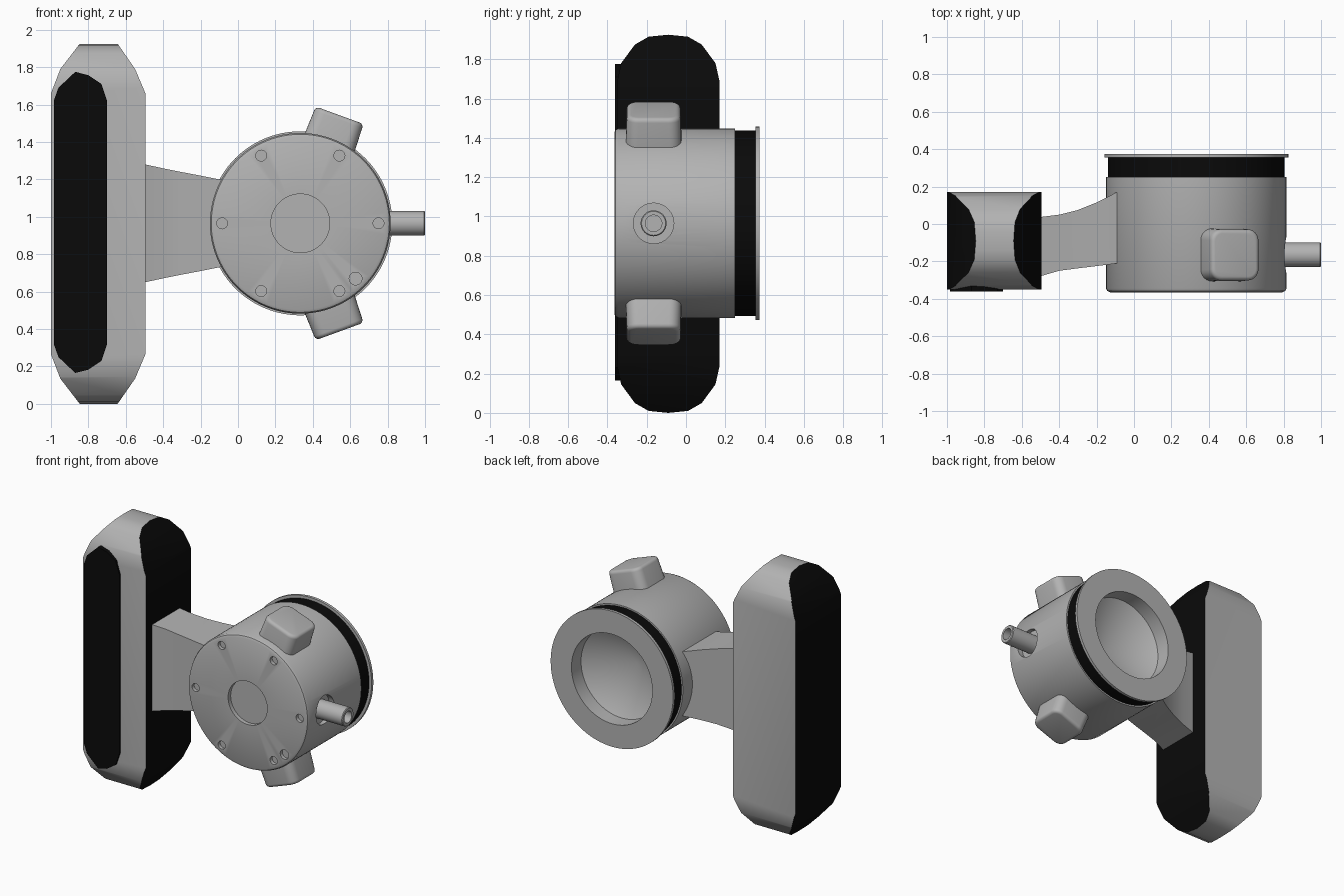
import bpy, bmesh, math
from mathutils import Matrix, Vector

cube = bpy.data.objects.get("Cube")
if cube:
    bpy.data.objects.remove(cube, do_unlink=True)

CX, CZ = 0.333, 0.965        # housing axis
PORT_Y = -0.165              # line of the side fittings


def material(name, value):
    m = bpy.data.materials.new(name)
    m.use_nodes = True
    color = (value, value, value, 1)
    m.diffuse_color = color
    m.node_tree.nodes["Principled BSDF"].inputs["Base Color"].default_value = color
    return m


GREY = material("grey metal", 0.45)
BLACK = material("black rubber", 0.003)


def make(name, bm, mats=(GREY,), angle=30):
    bmesh.ops.recalc_face_normals(bm, faces=bm.faces)
    me = bpy.data.meshes.new(name)
    bm.to_mesh(me)
    bm.free()
    ob = bpy.data.objects.new(name, me)
    bpy.context.collection.objects.link(ob)
    for m in mats:
        me.materials.append(m)
    smooth(ob, angle)
    return ob


def smooth(ob, angle=30):
    bpy.ops.object.select_all(action="DESELECT")
    ob.select_set(True)
    bpy.context.view_layer.objects.active = ob
    bpy.ops.object.shade_smooth_by_angle(angle=math.radians(angle))


def boolean(ob, cutter, operation):
    mod = ob.modifiers.new("cut", "BOOLEAN")
    mod.operation, mod.solver, mod.object = operation, "EXACT", cutter
    bpy.ops.object.select_all(action="DESELECT")
    bpy.context.view_layer.objects.active = ob
    ob.select_set(True)
    bpy.ops.object.modifier_apply(modifier=mod.name)
    bpy.data.objects.remove(cutter, do_unlink=True)


def prism(name, outline, offset, mats=(GREY,)):
    """Extrude a 3D outline along offset."""
    bm = bmesh.new()
    face = bm.faces.new([bm.verts.new(p) for p in outline])
    out = bmesh.ops.extrude_face_region(bm, geom=[face])["geom"]
    verts = [v for v in out if isinstance(v, bmesh.types.BMVert)]
    bmesh.ops.translate(bm, verts=verts, vec=offset)
    return make(name, bm, mats)


def lathe(name, profile, matrix, steps=72, mats=(GREY,)):
    """Turn a closed (radius, height) profile around z, then place it."""
    bm = bmesh.new()
    verts = [bm.verts.new((r, 0, h)) for r, h in profile]
    edges = [bm.edges.new((a, b)) for a, b in zip(verts, verts[1:])]
    bmesh.ops.spin(bm, geom=verts + edges, axis=(0, 0, 1), cent=(0, 0, 0),
                   angle=math.tau, steps=steps)
    bmesh.ops.remove_doubles(bm, verts=bm.verts, dist=1e-4)
    bmesh.ops.transform(bm, matrix=matrix, verts=bm.verts)
    return make(name, bm, mats)


def mirrored(points, mid):
    """Add the lower half of an outline given its upper half."""
    return points + [(a, 2 * mid - z) for a, z in reversed(points)]


# Upright pad: two rounded outlines intersected, side faces black
MID = 0.9625
wide = mirrored([(-1, 1.66), (-0.95, 1.79), (-0.85, 1.92), (-0.8, 1.98),
                 (-0.68, 1.98), (-0.64, 1.92), (-0.55, 1.79), (-0.495, 1.66)], MID)
deep = mirrored([(-0.35, 1.69), (-0.33, 1.78), (-0.26, 1.875), (-0.19, 1.915), (-0.09, 1.925),
                 (0.01, 1.915), (0.08, 1.875), (0.15, 1.78), (0.17, 1.69)], MID)
pad = prism("upright_pad", [(x, -0.5, z) for x, z in wide], (0, 1, 0), (GREY, BLACK))
boolean(pad, prism("pad_outline", [(-1.2, y, z) for y, z in deep], (1, 0, 0)), "INTERSECT")
for f in pad.data.polygons:
    f.material_index = int(abs(f.normal.x) > 0.05)
smooth(pad)

# Black grip on the front of the pad
grip = mirrored([(-0.985, 1.62), (-0.96, 1.69), (-0.87, 1.775), (-0.8, 1.757),
                 (-0.73, 1.71), (-0.7, 1.62)], 0.97)
prism("front_grip", [(x, -0.362, z) for x, z in grip], (0, 0.05, 0), (BLACK,))

# Flared arm lofted between pad and housing
bm = bmesh.new()
rings = []
for x, front, back, half in [(-0.52, -0.285, 0.035, 0.32), (-0.4, -0.25, 0.05, 0.294),
                             (-0.3, -0.237, 0.075, 0.274), (-0.2, -0.225, 0.115, 0.255),
                             (-0.1, -0.212, 0.166, 0.235), (-0.06, -0.207, 0.185, 0.227)]:
    rings.append([bm.verts.new((x, y, CZ + s * half)) for y, s in
                  [(front, -1), (back, -1), (back, 1), (front, 1)]])
for a, b in zip(rings, rings[1:]):
    for i in range(4):
        j = (i + 1) % 4
        bm.faces.new((a[i], a[j], b[j], b[i]))
bm.faces.new(rings[0])
bm.faces.new(rings[-1])
make("arm", bm)

# Round housing with front pocket, rear flange and conical rear cavity
to_y = Matrix.Translation((CX, 0, CZ)) @ Matrix.Rotation(-math.pi / 2, 4, "X")
housing = lathe("housing", [
    (0, -0.335), (0.157, -0.335), (0.157, -0.365), (0.462, -0.365), (0.476, -0.358),
    (0.483, -0.344), (0.483, 0.25), (0.472, 0.25), (0.472, 0.355), (0.492, 0.355),
    (0.492, 0.375), (0.325, 0.375), (0.325, 0.265), (0, 0.08)], to_y, 96, (GREY, BLACK))


def drill(radius, depth, matrix):
    tool = lathe("drill", [(0, -depth), (radius, -depth), (radius, depth), (0, depth)], matrix, 32)
    boolean(housing, tool, "DIFFERENCE")


# Screw holes around the front face
for deg in (0, 60, 120, 180, 240, 300, 315):
    a = math.radians(deg)
    spot = Vector((CX + 0.418 * math.cos(a), -0.365, CZ + 0.418 * math.sin(a)))
    drill(0.034 if deg == 315 else 0.029, 0.025,
          Matrix.Translation(spot) @ Matrix.Rotation(math.pi / 2, 4, "X"))

# Round pocket for the side pipe
to_x = Matrix.Rotation(math.pi / 2, 4, "Y")
drill(0.103, 0.1, Matrix.Translation((0.875, PORT_Y, CZ)) @ to_x)

# Black band in front of the rear flange
for f in housing.data.polygons:
    r = math.hypot(f.center.x - CX, f.center.z - CZ)
    f.material_index = int(r > 0.44 and 0.251 < f.center.y < 0.354)
smooth(housing)

# Hollow side pipe
lathe("side_pipe", [(0, 0.74), (0.066, 0.74), (0.066, 0.995), (0.061, 1.0), (0.042, 1.0),
                    (0.042, 0.88), (0, 0.88)],
      Matrix.Translation((0, PORT_Y, CZ)) @ to_x, 40)

# Rounded knobs above and below
for name, deg in (("upper_knob", 20), ("lower_knob", 160)):
    bm = bmesh.new()
    bmesh.ops.create_cube(bm, size=1)
    for v in bm.verts:
        size = 0.272 if v.co.z > 0 else 0.288
        v.co = (v.co.x * size, v.co.y * size, 0.615 if v.co.z > 0 else 0.4)
    uprights = [e for e in bm.edges if abs(e.verts[0].co.z - e.verts[1].co.z) > 0.1]
    bmesh.ops.bevel(bm, geom=uprights, offset=0.06, segments=6, profile=0.5, affect="EDGES")
    rim = [e for e in bm.edges if min(v.co.z for v in e.verts) > 0.6]
    bmesh.ops.bevel(bm, geom=rim, offset=0.022, segments=4, profile=0.5, affect="EDGES")
    bmesh.ops.transform(bm, verts=bm.verts, matrix=Matrix.Translation((CX, PORT_Y, CZ))
                        @ Matrix.Rotation(math.radians(deg), 4, "Y"))
    make(name, bm)
